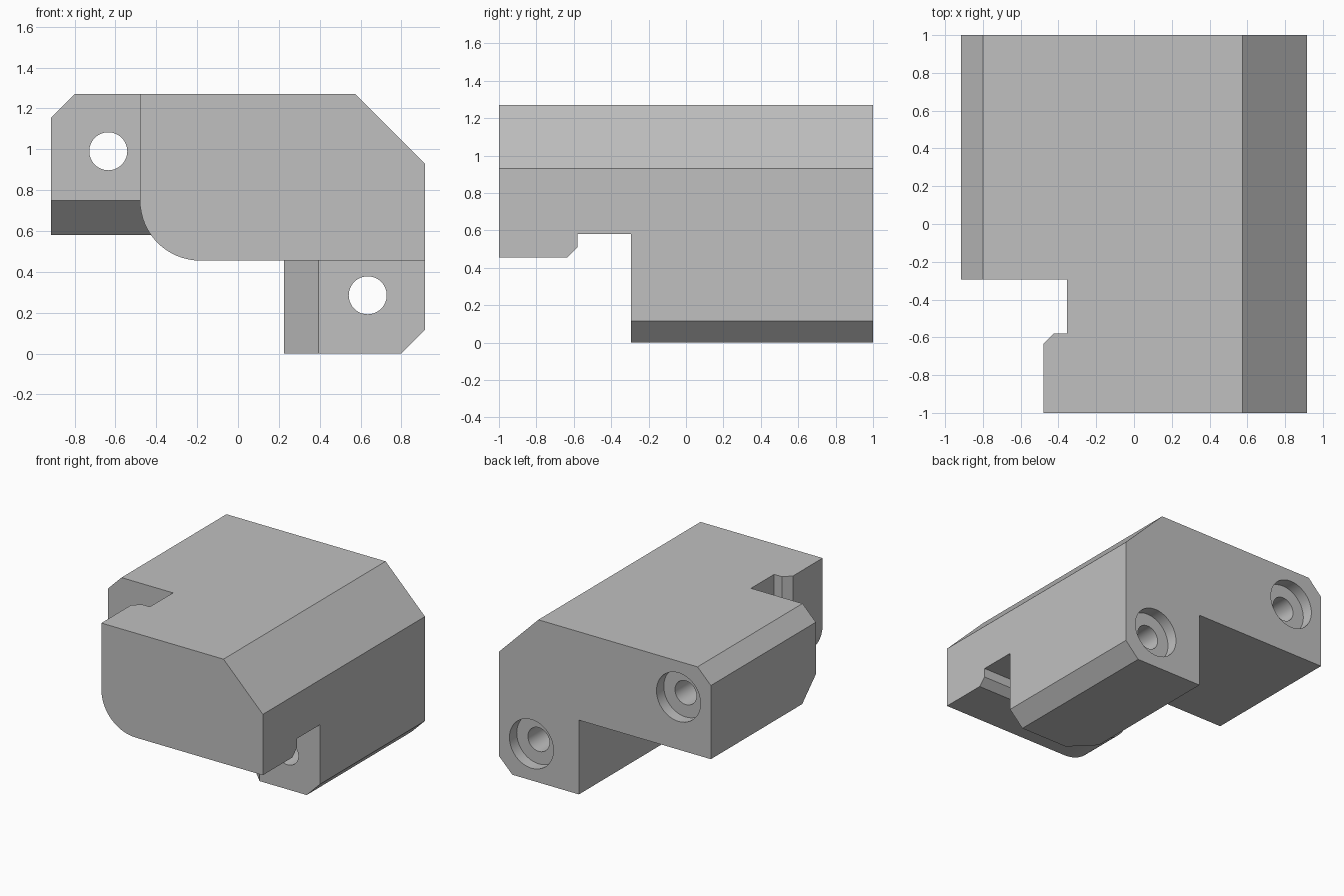
import bpy, bmesh, math

if "Cube" in bpy.data.objects:
    bpy.data.objects.remove(bpy.data.objects["Cube"], do_unlink=True)

grey = bpy.data.materials.new("plain grey")
grey.use_nodes = True
grey.diffuse_color = (0.53, 0.53, 0.53, 1)
grey.node_tree.nodes["Principled BSDF"].inputs["Base Color"].default_value = grey.diffuse_color


def loft(name, rings):
    """Skin a closed solid through rings of equal point count."""
    bm = bmesh.new()
    loops = [[bm.verts.new(p) for p in ring] for ring in rings]
    for a, b in zip(loops, loops[1:]):
        for i in range(len(a)):
            j = (i + 1) % len(a)
            bm.faces.new((a[i], a[j], b[j], b[i]))
    bm.faces.new(loops[0])
    bm.faces.new(loops[-1])
    bmesh.ops.recalc_face_normals(bm, faces=bm.faces)
    mesh = bpy.data.meshes.new(name)
    bm.to_mesh(mesh)
    bm.free()
    mesh.materials.append(grey)
    obj = bpy.data.objects.new(name, mesh)
    bpy.context.collection.objects.link(obj)
    return obj


def extrude_y(name, profile, y0, y1):
    return loft(name, [[(x, y, z) for x, z in profile] for y in (y0, y1)])


def cylinder(name, x, z, radius, y0, y1):
    steps = [math.tau * i / 48 for i in range(48)]
    return extrude_y(name, [(x + radius * math.cos(a), z + radius * math.sin(a)) for a in steps], y0, y1)


def combine(target, other, operation):
    mod = target.modifiers.new(operation, "BOOLEAN")
    mod.operation = operation
    mod.solver = "EXACT"
    mod.object = other
    bpy.context.view_layer.objects.active = target
    bpy.ops.object.modifier_apply(modifier=mod.name)
    bpy.data.objects.remove(other, do_unlink=True)


SIDE, TOP, FRONT, BACK = 0.915, 1.27, -1.0, 1.0
SHOULDER, NOTCH_X, NOTCH_Z, LEAD = -0.295, 0.225, 0.58, 0.168

# Rear mounting block with a square notch below its right-hand ear
block = extrude_y("clamp_block", [
    (-SIDE, NOTCH_Z), (-SIDE, 1.155), (-0.8, TOP), (0.575, TOP), (SIDE, 0.93),
    (SIDE, 0.115), (0.8, 0), (NOTCH_X, 0), (NOTCH_X, NOTCH_Z)], SHOULDER, BACK)

# Lead-in chamfers at the front of both ears
e = 0.05
slope = [(SHOULDER - e, NOTCH_Z + LEAD + e), (SHOULDER + LEAD + e, NOTCH_Z - e), (SHOULDER - e, NOTCH_Z - e)]
combine(block, loft("upper_ear_chamfer", [[(x, y, z) for y, z in slope] for x in (-1, -0.1)]), "DIFFERENCE")
slope = [(NOTCH_X + LEAD + e, SHOULDER - e), (NOTCH_X - e, SHOULDER + LEAD + e), (NOTCH_X - e, SHOULDER - e)]
combine(block, loft("lower_ear_chamfer", [[(x, y, z) for x, y in slope] for z in (-e, NOTCH_Z)]), "DIFFERENCE")


# Rounded front head, with its undercut neck reaching into the block
def head_ring(y, inset):
    radius, cx, cz = 0.295 - inset, -0.185, 0.75
    arc = [math.pi * (1 + i / 32) for i in range(17)]
    pts = [(cx + radius * math.cos(a), cz + radius * math.sin(a)) for a in arc]
    pts += [(SIDE, 0.455 + inset), (SIDE, 0.93), (0.575, TOP), (-0.48 + inset, TOP)]
    return [(x, y, z) for x, z in pts]


head = loft("front_head", [
    head_ring(FRONT, 0), head_ring(-0.635, 0), head_ring(-0.58, 0.055),
    head_ring(-0.58, 0.125), head_ring(0.1, 0.125)])
combine(block, head, "UNION")

# Counterbored bolt holes through the ears
for x, z in ((-0.635, 0.99), (0.635, 0.285)):
    combine(block, cylinder("bolt_hole", x, z, 0.093, SHOULDER - e, BACK + e), "DIFFERENCE")
    combine(block, cylinder("counterbore", x, z, 0.19, BACK - 0.09, BACK + e), "DIFFERENCE")

bpy.ops.object.select_all(action="DESELECT")
block.select_set(True)
bpy.context.view_layer.objects.active = block
bpy.ops.object.shade_smooth_by_angle(angle=math.radians(25))
